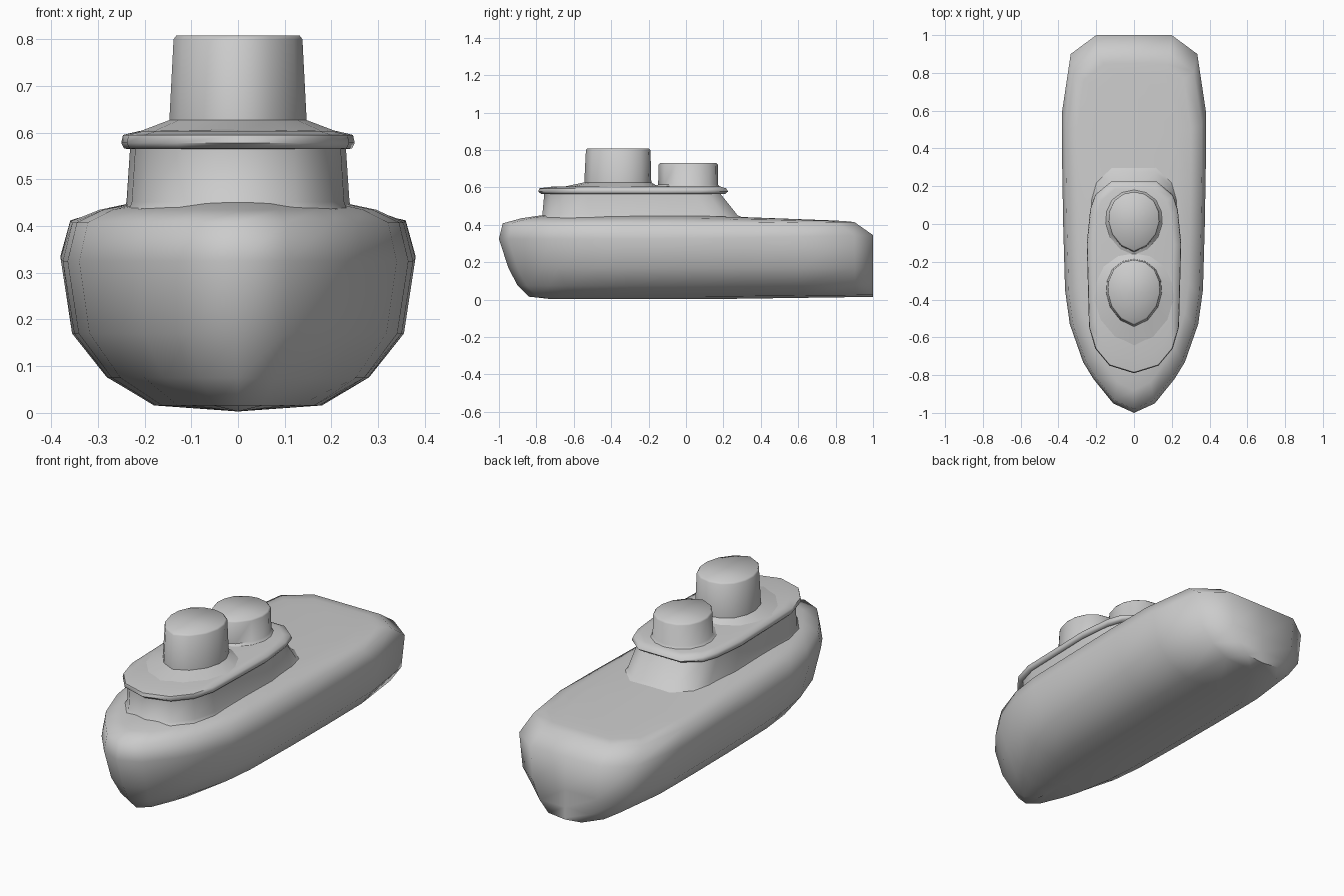
import bpy, bmesh, math


def loft(name, half, levels, cap_top=False, angle=50):
    """Stack mirrored plan outlines. half: (x, y) from front centre to back centre.
    levels: (z_front, z_back, x_scale, y_front, y_back)."""
    ring = half + [(-x, y) for x, y in half[-2:0:-1]]
    y0, y1 = half[0][1], half[-1][1]
    bm = bmesh.new()
    rows = []
    for zf, zb, s, a, b in levels:
        row = []
        for x, y in ring:
            # the front half follows the front limit, the back half the back limit
            t = (y - y0) / (y1 - y0)
            z = zf if t < 0.5 else zf + (zb - zf) * (t - 0.5) * 2
            row.append(bm.verts.new((x * s, a + (b - a) * t, z)))
        rows.append(row)
    n = len(ring)
    for lo, hi in zip(rows, rows[1:]):
        for i in range(n):
            j = (i + 1) % n
            bm.faces.new((lo[i], lo[j], hi[j], hi[i]))
    if cap_top:
        bm.faces.new(rows[-1])
    bmesh.ops.remove_doubles(bm, verts=bm.verts, dist=0.0005)
    bmesh.ops.recalc_face_normals(bm, faces=bm.faces)
    me = bpy.data.meshes.new(name)
    bm.to_mesh(me)
    bm.free()
    ob = bpy.data.objects.new(name, me)
    bpy.context.collection.objects.link(ob)
    bpy.ops.object.select_all(action='DESELECT')
    ob.select_set(True)
    bpy.context.view_layer.objects.active = ob
    bpy.ops.object.shade_smooth_by_angle(angle=math.radians(angle))
    return ob


# Hull: pointed bow, squared stern, keel line to deck centre line
hull_plan = [(0, -1), (0.11, -0.95), (0.215, -0.82), (0.27, -0.73), (0.34, -0.53),
             (0.365, -0.35), (0.375, 0.0), (0.38, 0.3), (0.38, 0.6), (0.335, 0.9),
             (0.2, 1.0), (0, 1.0)]
loft("hull", hull_plan, [
    (0.003, 0.015, 0.0, -0.72, 1.0),
    (0.016, 0.025, 0.48, -0.84, 1.0),
    (0.075, 0.08, 0.74, -0.90, 1.0),
    (0.17, 0.17, 0.935, -0.95, 1.0),
    (0.325, 0.345, 1.0, -1.0, 1.0),
    (0.408, 0.415, 0.945, -0.98, 0.90),
    (0.435, 0.42, 0.79, -0.88, 0.85),
    (0.45, 0.423, 0.6, -0.78, 0.80),
    (0.452, 0.425, 0.0, -0.70, 0.75)], angle=65)

# Cabin with overhanging rim and gently crowned roof
cabin_plan = [(0, -0.785), (0.13, -0.745), (0.205, -0.655), (0.238, -0.54), (0.25, -0.10),
              (0.232, 0.08), (0.205, 0.16), (0.12, 0.23), (0, 0.23)]
loft("cabin", cabin_plan, [
    (0.435, 0.435, 0.98, -0.79, 0.31),
    (0.452, 0.452, 0.955, -0.768, 0.275),
    (0.565, 0.565, 0.925, -0.758, 0.185),
    (0.566, 0.566, 0.975, -0.775, 0.21),
    (0.578, 0.578, 1.0, -0.79, 0.225),
    (0.595, 0.595, 0.985, -0.785, 0.215),
    (0.604, 0.604, 0.84, -0.72, 0.185),
    (0.609, 0.609, 0.0, -0.55, 0.10)], angle=65)

# Funnels: round at the back, slightly pointed at the front
funnel_plan = [(0, -1.0), (0.5, -0.80), (0.86, -0.42), (1.0, 0.0), (0.97, 0.35),
               (0.78, 0.70), (0.42, 0.93), (0, 1.0)]


def funnel(name, r, front, back, top, flare, base_z, taper):
    loft(name, funnel_plan, [
        (0.602, 0.602, r + flare, front - flare * 1.7, back + flare * 0.6),
        (base_z, base_z, r + taper, front - taper, back + taper * 0.5),
        (top - 0.008, top - 0.008, r, front, back),
        (top, top, r - 0.006, front + 0.008, back - 0.008)], cap_top=True, angle=55)


funnel("front_funnel", 0.138, -0.535, -0.19, 0.808, 0.075, 0.627, 0.009)
funnel("rear_funnel", 0.134, -0.146, 0.17, 0.731, 0.02, 0.615, 0.003)
